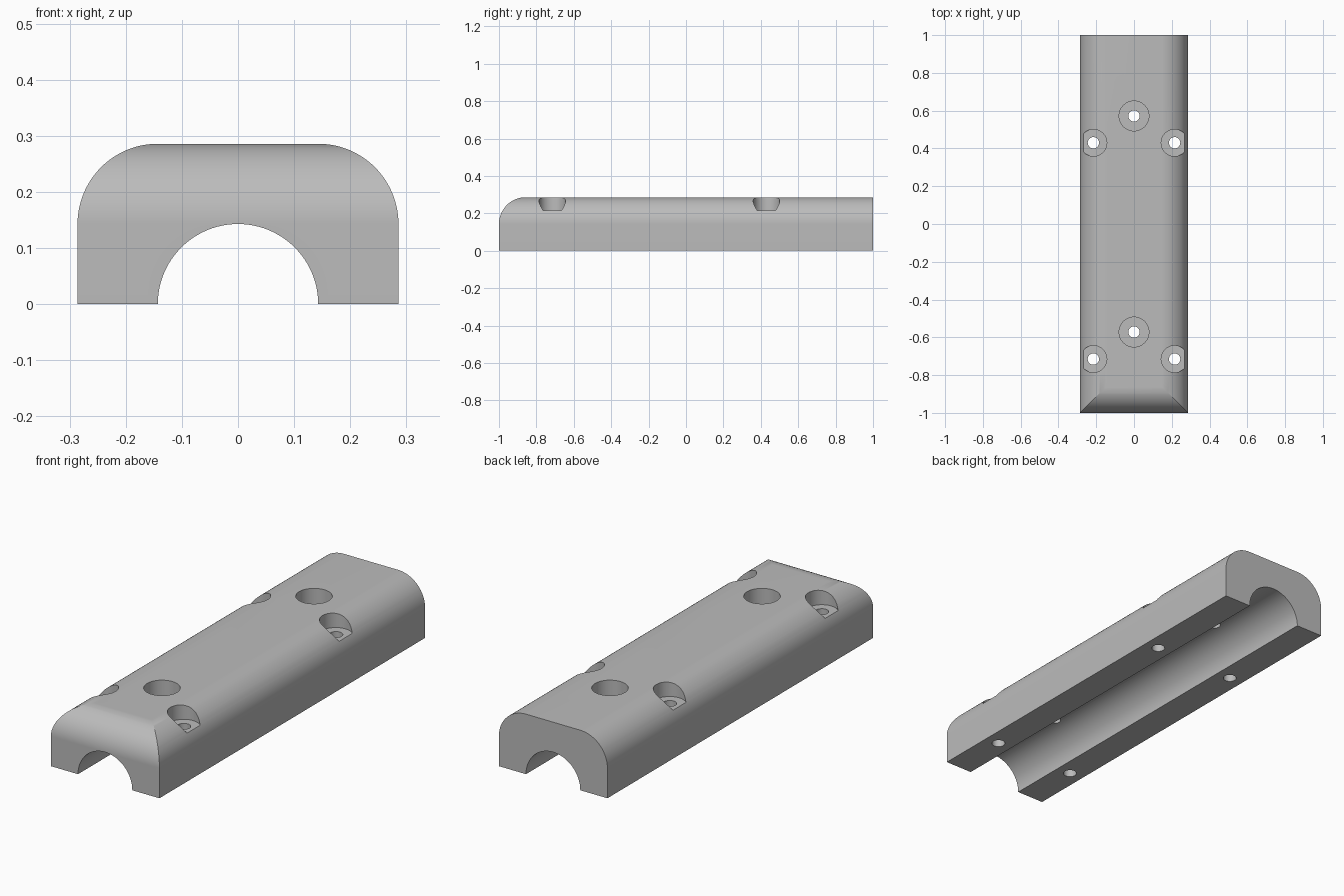
import bpy, bmesh
from math import sin, cos, pi
from mathutils import Vector

cube = bpy.data.objects.get("Cube")
if cube:
    bpy.data.objects.remove(cube, do_unlink=True)

W = 0.286            # half width, also the height
R = W / 2            # edge rounding and groove radius
ARC = 24             # segments per quarter turn


def arc(cx, cz, r, a0, a1, n=ARC):
    return [(cx + r * cos(a0 + (a1 - a0) * i / n),
             cz + r * sin(a0 + (a1 - a0) * i / n)) for i in range(n + 1)]


def prism(name, points, sweep):
    """Extrude a closed outline of 3D points along a sweep vector."""
    bm = bmesh.new()
    face = bm.faces.new([bm.verts.new(p) for p in points])
    top = bmesh.ops.extrude_face_region(bm, geom=[face])["geom"]
    bmesh.ops.translate(bm, vec=Vector(sweep),
                        verts=[v for v in top if isinstance(v, bmesh.types.BMVert)])
    bmesh.ops.recalc_face_normals(bm, faces=bm.faces)
    mesh = bpy.data.meshes.new(name)
    bm.to_mesh(mesh)
    bm.free()
    obj = bpy.data.objects.new(name, mesh)
    bpy.context.collection.objects.link(obj)
    return obj


def disc_prism(x, y, r, z0, z1):
    ring = arc(x, y, r, 0, 2 * pi, 48)[:-1]
    return prism("drill", [(px, py, z0) for px, py in ring], (0, 0, z1 - z0))


def combine(target, cutter, operation):
    cutter.hide_render = True
    mod = target.modifiers.new("cut", "BOOLEAN")
    mod.object, mod.operation, mod.solver = cutter, operation, "EXACT"
    bpy.context.view_layer.objects.active = target
    bpy.ops.object.modifier_apply(modifier=mod.name)
    bpy.data.objects.remove(cutter, do_unlink=True)


# Arched body: rounded shoulders and a half-round groove underneath
outline = [(W, 0)] + arc(W - R, W - R, R, 0, pi / 2)
outline += arc(R - W, W - R, R, pi / 2, pi) + [(-W, 0)]
outline += arc(0, 0, R, pi, 0, 2 * ARC)
body = prism("clamp_body", [(x, -1.1, z) for x, z in outline], (0, 2.1, 0))

# Rounded front end, mitred into the shoulders
side = [(1.1, -0.1), (1.1, W)] + arc(R - 1, W - R, R, pi / 2, pi) + [(-1, -0.1)]
combine(body, prism("end_shape", [(-0.5, y, z) for y, z in side], (1, 0, 0)), "INTERSECT")

# Counterbored screw holes: x, y, pocket radius, pocket floor
holes = [(0, y, 0.079, 0.186) for y in (-0.572, 0.572)]
holes += [(s * 0.215, y, 0.071, 0.215) for s in (-1, 1) for y in (-0.715, 0.43)]
for x, y, r, floor in holes:
    combine(body, disc_prism(x, y, r, floor, 0.4), "DIFFERENCE")
    combine(body, disc_prism(x, y, 0.03, -0.1, 0.4), "DIFFERENCE")

# Single grey material
grey = bpy.data.materials.new("plain grey")
grey.use_nodes = True
colour = (0.5, 0.5, 0.5, 1)
grey.diffuse_color = colour
grey.node_tree.nodes["Principled BSDF"].inputs["Base Color"].default_value = colour
body.data.materials.clear()
body.data.materials.append(grey)

# Smooth curves, crisp edges
bpy.ops.object.select_all(action="DESELECT")
body.select_set(True)
bpy.context.view_layer.objects.active = body
bpy.ops.object.shade_smooth_by_angle(angle=pi / 9)
weighted = body.modifiers.new("weighted_normals", "WEIGHTED_NORMAL")
weighted.keep_sharp = True
